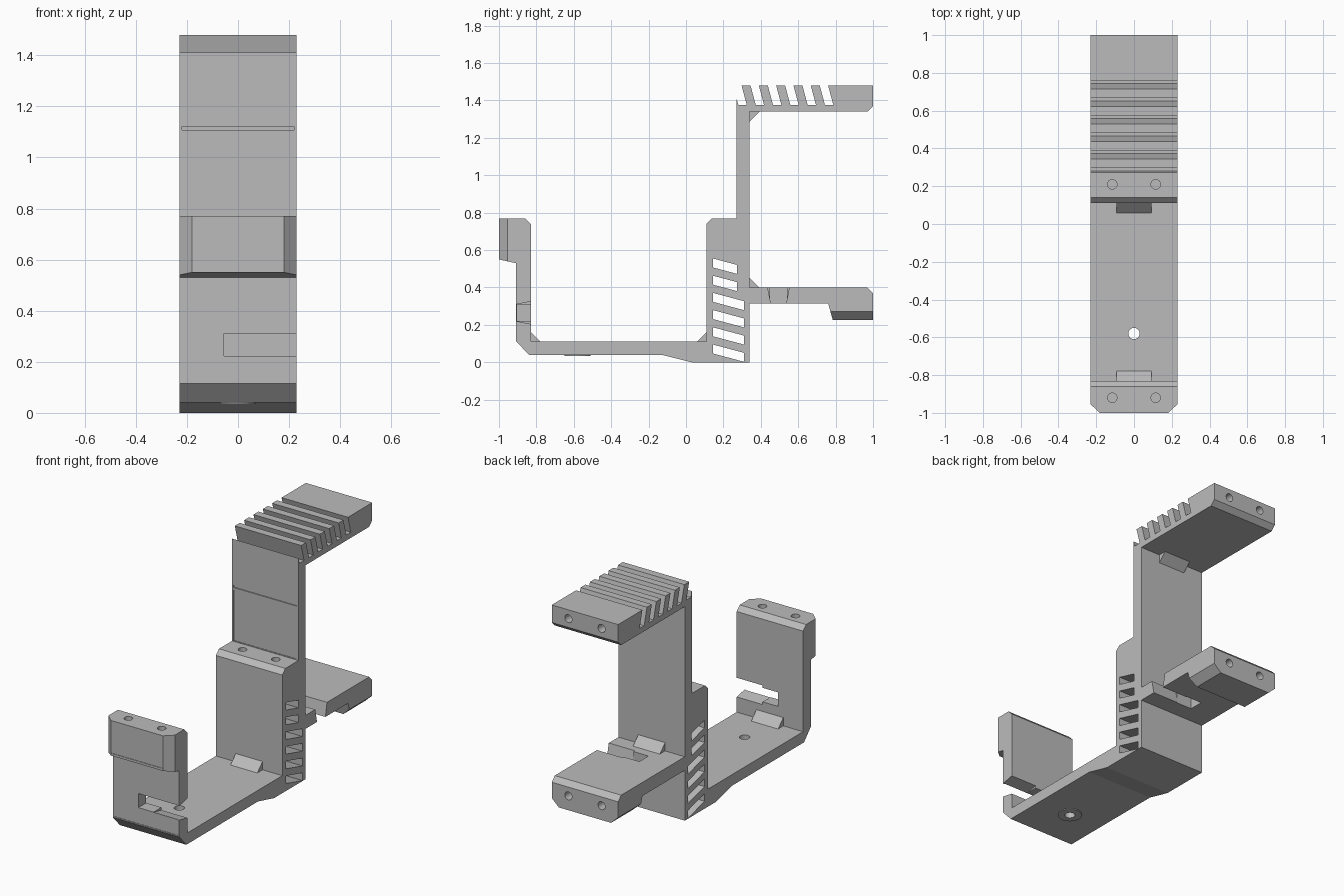
import bpy, bmesh, math

if "Cube" in bpy.data.objects:
    bpy.data.objects.remove(bpy.data.objects["Cube"], do_unlink=True)

grey = bpy.data.materials.new("light grey plastic")
grey.use_nodes = True
colour = (0.5, 0.5, 0.5, 1)
grey.diffuse_color = colour
grey.node_tree.nodes["Principled BSDF"].inputs["Base Color"].default_value = colour

W = 0.23  # half width of the bracket


def prism(name, axis, points, lo, hi):
    """Extrude a 2D outline along an axis; points use the other two axes in order."""
    def place(p, t):
        co = list(p)
        co.insert("xyz".index(axis), t)
        return co
    bm = bmesh.new()
    face = bm.faces.new([bm.verts.new(place(p, lo)) for p in points])
    out = bmesh.ops.extrude_face_region(bm, geom=[face])["geom"]
    for v in out:
        if isinstance(v, bmesh.types.BMVert):
            v.co["xyz".index(axis)] = hi
    bmesh.ops.recalc_face_normals(bm, faces=bm.faces)
    mesh = bpy.data.meshes.new(name)
    bm.to_mesh(mesh)
    bm.free()
    mesh.materials.append(grey)
    obj = bpy.data.objects.new(name, mesh)
    bpy.context.scene.collection.objects.link(obj)
    return obj


def rect(a0, a1, b0, b1):
    return [(a0, b0), (a1, b0), (a1, b1), (a0, b1)]


def circle(a, b, r, n=24):
    return [(a + r * math.cos(i * math.tau / n), b + r * math.sin(i * math.tau / n)) for i in range(n)]


def cut(target, axis, points, lo, hi):
    cutter = prism("cutter", axis, points, lo, hi)
    cutter.hide_render = True
    mod = target.modifiers.new("cut", "BOOLEAN")
    mod.operation, mod.solver, mod.object = "DIFFERENCE", "EXACT", cutter
    bpy.context.view_layer.objects.active = target
    bpy.ops.object.modifier_apply(modifier=mod.name)
    bpy.data.objects.remove(cutter, do_unlink=True)


# Side outline: cradle, rear wall, lower arm, finned upper arm
lower = [(-0.83, 0.11), (-0.83, 0.74), (-0.86, 0.77), (-1, 0.77), (-1, 0.55), (-0.91, 0.53),
         (-0.91, 0.115), (-0.84, 0.04), (-0.13, 0.04), (0.03, 0), (0.34, 0), (0.34, 0.315),
         (0.76, 0.315), (0.785, 0.225), (1, 0.225), (1, 0.37), (0.97, 0.4), (0.34, 0.4)]
upper = [(0.34, 1.34), (0.97, 1.34), (1, 1.37), (1, 1.48), (0.76, 1.48), (0.788, 1.375)]
fins = []
for k in reversed(range(5)):
    y = 0.0925 * k
    fins += [(y + 0.373, 1.375), (y + 0.345, 1.48), (y + 0.297, 1.48), (y + 0.325, 1.375)]
wall = [(0.28, 1.375), (0.27, 1.41), (0.27, 0.77), (0.14, 0.77), (0.11, 0.74), (0.11, 0.11)]
body = prism("bracket_body", "x", lower + upper + fins + wall, -W, W)

# Slanted vent windows through the sides of the wall
for k in range(6):
    top, end = 0.555 - 0.092 * k, 0.272 if k < 2 else 0.31
    drop = (end - 0.145) * 0.268
    cut(body, "x", [(0.145, top), (end, top - drop), (end, top - drop - 0.048), (0.145, top - 0.048)], -1, 1)

# Chamfered sides on the front lip and on the pad under the lower arm
for s in (-1, 1):
    cut(body, "z", [(s * 0.17, -1.01), (s * 0.24, -1.01), (s * 0.24, -0.945)], 0.5, 0.8)
    cut(body, "y", [(s * 0.17, 0.215), (s * 0.24, 0.215), (s * 0.24, 0.28)], 0.7, 1.1)

# Cable slots: flared channel open at one side, ending in a wider straight head
cut(body, "x", [(-0.93, 0.225), (-0.82, 0.203), (-0.82, 0.327), (-0.93, 0.305)], 0.05, 0.3)
cut(body, "y", rect(-0.055, 0.051, 0.222, 0.31), -0.95, -0.8)
cut(body, "x", [(0.457, 0.3), (0.533, 0.3), (0.556, 0.42), (0.432, 0.42)], 0.05, 0.3)
cut(body, "z", rect(-0.055, 0.051, 0.45, 0.54), 0.3, 0.42)

# Screw holes on the edge faces, and through the tray
for x in (-0.115, 0.115):
    for y in (-0.92, 0.21):
        cut(body, "z", circle(x, y, 0.025), 0.63, 0.8)
    for z in (0.315, 1.425):
        cut(body, "y", circle(x, z, 0.025), 0.86, 1.1)
cut(body, "z", circle(0, -0.58, 0.03), -0.1, 0.2)

# Shallow recessed panels and a groove on the front faces
cut(body, "y", rect(-0.178, 0.178, 0.565, 0.73), -1.1, -0.997)
cut(body, "y", rect(-0.22, 0.22, 0.122, 0.522), -0.95, -0.907)
cut(body, "y", rect(-0.22, 0.22, 0.775, 1.09), 0.2, 0.273)
cut(body, "y", rect(-0.22, 0.22, 1.107, 1.122), 0.2, 0.276)

# Raised ring around the tray hole
ring = prism("tray_hole_ring", "z", circle(0, -0.58, 0.07, 32), 0.035, 0.0405)
cut(ring, "z", circle(0, -0.58, 0.03), 0, 0.1)

# Small gussets in the inside corners
for name, y, z, dy, dz in (("front_gusset", -0.83, 0.11, 1, 1), ("wall_gusset", 0.11, 0.11, -1, 1),
                           ("lower_arm_gusset", 0.34, 0.4, 1, 1), ("upper_arm_gusset", 0.34, 1.34, 1, -1)):
    prism(name, "x", [(y, z), (y + 0.052 * dy, z), (y, z + 0.052 * dz)], -0.093, 0.093)
